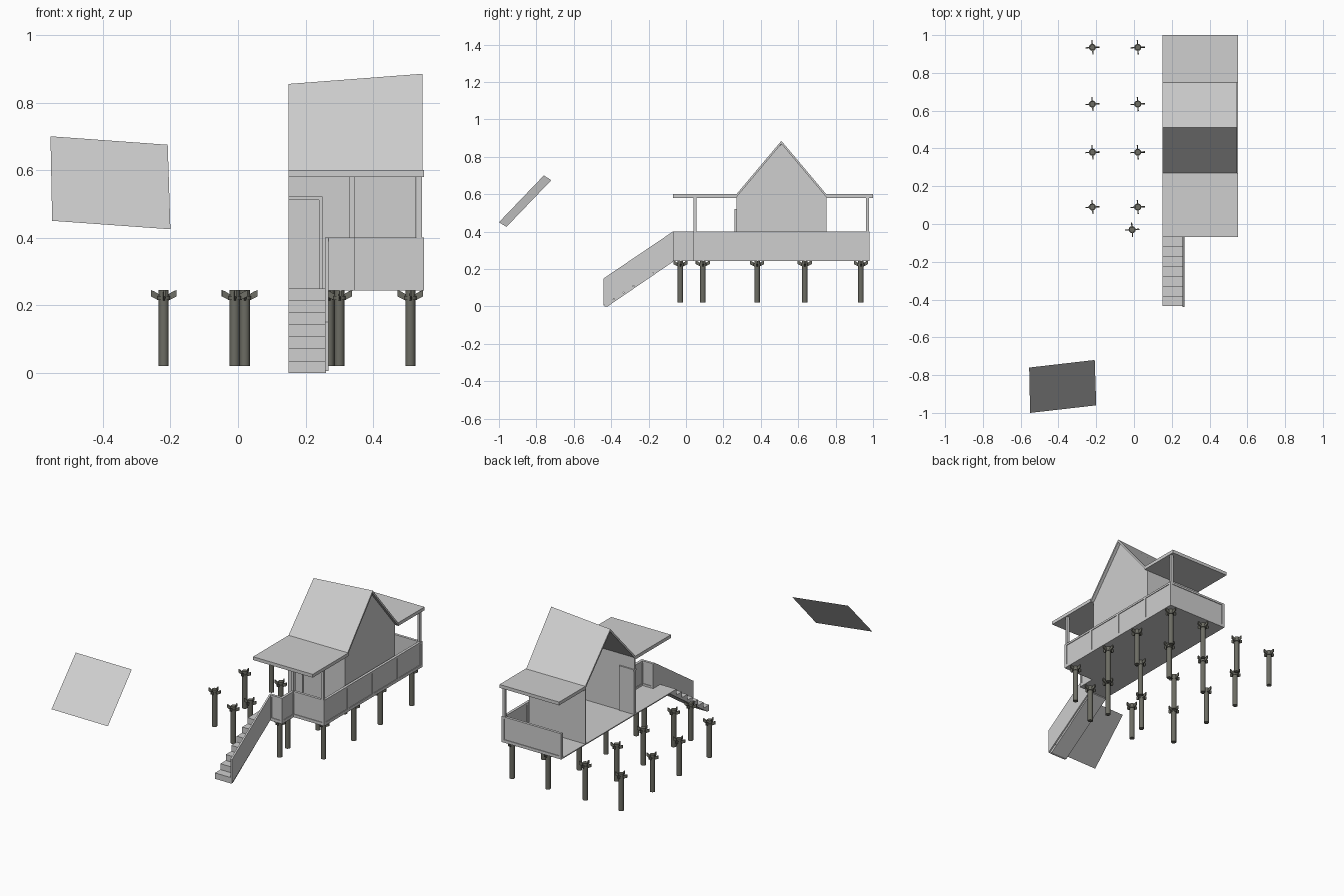
import bpy, bmesh, math
from mathutils import Matrix, Vector

if "Cube" in bpy.data.objects:
    bpy.data.objects.remove(bpy.data.objects["Cube"], do_unlink=True)


def material(name, rgb):
    m = bpy.data.materials.new(name)
    m.use_nodes = True
    m.diffuse_color = (*rgb, 1)
    m.node_tree.nodes["Principled BSDF"].inputs["Base Color"].default_value = (*rgb, 1)
    return m


GREY = material("light grey", (0.62, 0.62, 0.62))
DARK = material("weathered dark grey", (0.15, 0.15, 0.125))


def finish(name, bm, mat=GREY):
    bmesh.ops.recalc_face_normals(bm, faces=bm.faces)
    mesh = bpy.data.meshes.new(name)
    bm.to_mesh(mesh)
    bm.free()
    mesh.materials.append(mat)
    obj = bpy.data.objects.new(name, mesh)
    bpy.context.collection.objects.link(obj)
    return obj


def add_box(bm, lo, hi):
    lo, hi = Vector(lo), Vector(hi)
    mat = Matrix.Translation((lo + hi) / 2) @ Matrix.Diagonal((*(hi - lo), 1))
    bmesh.ops.create_cube(bm, size=1, matrix=mat)


def box(name, lo, hi):
    bm = bmesh.new()
    add_box(bm, lo, hi)
    return finish(name, bm)


def add_prism(bm, ring, offset):
    """Extrude a closed ring of 3D points along an offset."""
    face = bm.faces.new([bm.verts.new(p) for p in ring])
    out = bmesh.ops.extrude_face_region(bm, geom=[face])["geom"]
    verts = [v for v in out if isinstance(v, bmesh.types.BMVert)]
    bmesh.ops.translate(bm, vec=offset, verts=verts)


def side_prism(name, x0, x1, profile):
    """Extrude a (y, z) profile across x."""
    bm = bmesh.new()
    add_prism(bm, [(x0, y, z) for y, z in profile], (x1 - x0, 0, 0))
    return finish(name, bm)


# Main outline: house half, floor, rail and eave heights
LEFT, RIGHT = 0.15, 0.55
FLOOR, RAIL, EAVE = 0.25, 0.40, 0.60
FRONT, PORCH, BACK = -0.07, 0.04, 0.98
WALL_F, WALL_B, RIDGE = 0.27, 0.75, 0.51
LAND = 0.345

# Floor of the deck and its stair landing
box("deck_floor", (LEFT, PORCH, FLOOR - 0.006), (RIGHT, BACK, FLOOR))
box("landing_floor", (LEFT, FRONT, FLOOR - 0.006), (LAND, PORCH, FLOOR))


# Railings: recessed panel inside a raised frame
def railing(name, axis, at, stops, t=0.016, w=0.016):
    """Run along x (axis 0) or y (axis 1); 'at' is the middle of its thickness."""
    bm = bmesh.new()

    def piece(a, b, z0, z1, half):
        lo, hi = [0, 0, z0], [0, 0, z1]
        lo[axis], hi[axis] = a, b
        lo[1 - axis], hi[1 - axis] = at - half, at + half
        add_box(bm, lo, hi)

    first, last = stops[0], stops[-1]
    piece(first, last, FLOOR, RAIL, t / 4)
    piece(first, last, FLOOR, FLOOR + 0.012, t / 2)
    piece(first, last, RAIL - 0.012, RAIL, t / 2)
    for s in stops:
        c = min(max(s, first + w / 2), last - w / 2)
        piece(c - w / 2, c + w / 2, FLOOR, RAIL, t / 2)
    return finish(name, bm)


railing("side_railing", 1, RIGHT - 0.008, [PORCH, WALL_F, RIDGE, WALL_B, BACK])
railing("back_railing", 0, BACK - 0.008, [LEFT, RIGHT])
railing("porch_railing", 0, PORCH + 0.008, [LAND - 0.016, RIGHT])
railing("landing_side_railing", 1, LAND - 0.008, [FRONT, PORCH + 0.016])
railing("landing_front_railing", 0, FRONT + 0.008, [0.258, LAND])

# Porch roofs and the posts that carry them
box("front_porch_roof", (LEFT, FRONT, EAVE - 0.02), (RIGHT, WALL_F, EAVE))
box("back_porch_roof", (LEFT, WALL_B, EAVE - 0.02), (RIGHT, 1.0, EAVE))
for name, x, y in (("landing_porch_post", LAND - 0.008, PORCH + 0.008),
                   ("front_porch_post", RIGHT - 0.014, PORCH + 0.008),
                   ("back_porch_post", RIGHT - 0.014, BACK - 0.01)):
    box(name, (x - 0.008, y - 0.008, RAIL - 0.01), (x + 0.008, y + 0.008, EAVE - 0.01))

# Walls, open on the inner side
GABLE = 0.527
box("front_wall", (LEFT, WALL_F, FLOOR), (GABLE, WALL_F + 0.008, EAVE))
box("back_wall", (LEFT, WALL_B - 0.008, FLOOR), (GABLE, WALL_B, EAVE))
side_prism("gable_wall", GABLE - 0.008, GABLE,
           [(WALL_F, FLOOR), (WALL_B, FLOOR), (WALL_B, EAVE - 0.005),
            (RIDGE, 0.87), (WALL_F, EAVE - 0.005)])

# Half-width door in its frame
box("door", (LEFT, WALL_F - 0.004, FLOOR), (0.24, WALL_F + 0.012, 0.512))
box("door_jamb", (0.24, WALL_F - 0.01, FLOOR), (0.25, WALL_F + 0.016, 0.522))
box("door_lintel", (LEFT, WALL_F - 0.01, 0.512), (0.25, WALL_F + 0.016, 0.522))

# Pitched roof with a ridge that rises outward
for name, eave_y in (("front_roof_slope", WALL_F), ("back_roof_slope", WALL_B)):
    bm = bmesh.new()
    ring = [(LEFT, eave_y, EAVE), (RIGHT - 0.004, eave_y, EAVE),
            (RIGHT - 0.004, RIDGE, 0.885), (LEFT, RIDGE, 0.855)]
    add_prism(bm, ring, (0, 0, -0.016))
    finish(name, bm)

# Stairs: stepped top over a sloping underside, with a solid side wall
STEPS, BOTTOM = 7, -0.435
run, rise = (FRONT - BOTTOM) / STEPS, FLOOR / STEPS
profile = [(BOTTOM, 0)]
for i in range(STEPS):
    profile += [(BOTTOM + i * run, (i + 1) * rise), (BOTTOM + (i + 1) * run, (i + 1) * rise)]
profile += [(FRONT, FLOOR - 0.012), (BOTTOM + 0.016, 0)]
side_prism("stairs", LEFT, 0.26, profile)
side_prism("stair_side_wall", 0.258, 0.268,
           [(BOTTOM - 0.005, 0.005), (BOTTOM - 0.005, 0.15), (FRONT, RAIL), (FRONT, FLOOR)])

# Stilts with four flared brackets, mirrored about the inner edge of the house
MIRROR = 0.145
arm = [(0.01, 0.212), (0.038, 0.226), (0.038, 0.245), (0.028, 0.241), (0.01, 0.23)]


def stilt(name, x, y):
    bm = bmesh.new()
    bmesh.ops.create_cone(bm, cap_ends=True, segments=12, radius1=0.015, radius2=0.015,
                          depth=0.225, matrix=Matrix.Translation((0, 0, 0.1325)))
    bmesh.ops.create_cone(bm, cap_ends=True, segments=12, radius1=0.019, radius2=0.019,
                          depth=0.012, matrix=Matrix.Translation((0, 0, 0.222)))
    for k in range(4):
        start = len(bm.verts)
        add_prism(bm, [(r, -0.003, z) for r, z in arm], (0, 0.006, 0))
        bm.verts.ensure_lookup_table()
        bmesh.ops.rotate(bm, cent=(0, 0, 0), verts=bm.verts[start:],
                         matrix=Matrix.Rotation(math.radians(90 * k + 4), 3, "Z"))
    obj = finish(name, bm, DARK)
    obj.location = (x, y, 0)
    bpy.context.view_layer.objects.active = obj
    obj.select_set(True)
    bpy.ops.object.shade_smooth_by_angle(angle=math.radians(35))
    obj.select_set(False)


bpy.ops.object.select_all(action="DESELECT")
places = [(d, y) for d in (0.125, 0.365) for y in (0.09, 0.38, 0.635, 0.935)]
for d, y in places + [(0.155, -0.03)]:
    stilt("right_stilt", MIRROR - d, y)
    stilt("left_stilt", MIRROR + d, y)

# Loose roof panel floating in front
bm = bmesh.new()
bm.faces.new([bm.verts.new(p) for p in ((-0.55, -1.0, 0.45), (-0.20, -0.96, 0.425),
                                        (-0.208, -0.72, 0.675), (-0.555, -0.76, 0.70))])
panel = finish("loose_roof_panel", bm)
if panel.data.polygons[0].normal.z < 0:
    panel.data.flip_normals()
